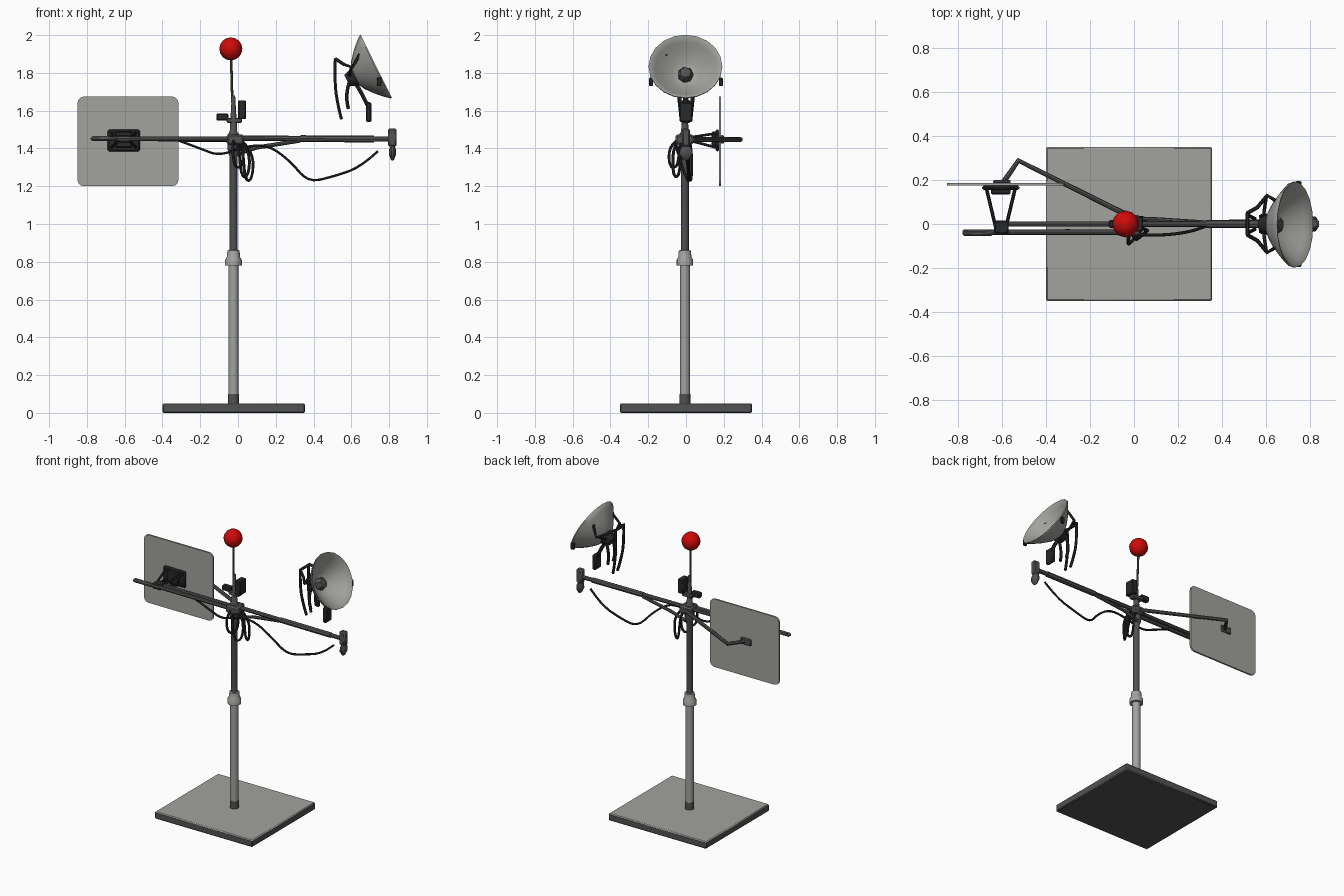
import bpy, bmesh, math
from mathutils import Vector, Matrix

if "Cube" in bpy.data.objects:
    bpy.data.objects.remove(bpy.data.objects["Cube"])


def mat(name, r, g, b):
    m = bpy.data.materials.new(name)
    m.diffuse_color = (r, g, b, 1)
    m.use_nodes = True
    m.node_tree.nodes["Principled BSDF"].inputs["Base Color"].default_value = m.diffuse_color
    return m


LIGHT = mat("light_grey", 0.36, 0.36, 0.34)
DARK = mat("dark_grey", 0.085, 0.085, 0.085)
BLACK = mat("black", 0.02, 0.021, 0.022)
RED = mat("red", 0.62, 0.003, 0.003)


def finish(ob, smooth=True):
    bpy.ops.object.select_all(action='DESELECT')
    ob.select_set(True)
    bpy.context.view_layer.objects.active = ob
    if smooth:
        bpy.ops.object.shade_smooth_by_angle(angle=math.radians(40))
    return ob


def from_bm(name, bm, m, smooth=True):
    bmesh.ops.recalc_face_normals(bm, faces=bm.faces)
    me = bpy.data.meshes.new(name)
    bm.to_mesh(me)
    bm.free()
    me.materials.append(m)
    ob = bpy.data.objects.new(name, me)
    bpy.context.collection.objects.link(ob)
    return finish(ob, smooth)


def box(name, lo, hi, m, corner=0.0, axis=None):
    """Box between two corners; edges along axis rounded by corner."""
    bm = bmesh.new()
    lo, hi = Vector(lo), Vector(hi)
    bmesh.ops.create_cube(bm, size=1, matrix=Matrix.Translation((lo + hi) / 2)
                          @ Matrix.Diagonal((*(hi - lo), 1)))
    if corner:
        es = [e for e in bm.edges if axis is None or
              abs((e.verts[0].co - e.verts[1].co).normalized()[axis]) > 0.9]
        bmesh.ops.bevel(bm, geom=es, offset=corner, segments=3 if axis is not None else 1,
                        profile=0.5, affect='EDGES')
    return from_bm(name, bm, m)


def lathe(name, profile, m, matrix, steps=16):
    """Spin (radius, height) points round local z."""
    bm = bmesh.new()
    vs = [bm.verts.new((r, 0, z)) for r, z in profile]
    es = [bm.edges.new(p) for p in zip(vs, vs[1:])]
    bmesh.ops.spin(bm, geom=vs + es, cent=(0, 0, 0), axis=(0, 0, 1),
                   angle=2 * math.pi, steps=steps, use_duplicate=False)
    bmesh.ops.remove_doubles(bm, verts=bm.verts, dist=1e-4)
    bmesh.ops.transform(bm, matrix=matrix, verts=bm.verts)
    return from_bm(name, bm, m)


def tube(name, pts, r, m, curved=False, res=2):
    """Round bar or cable along points."""
    cu = bpy.data.curves.new(name, 'CURVE')
    cu.dimensions = '3D'
    cu.bevel_depth, cu.bevel_resolution, cu.use_fill_caps = r, res, True
    sp = cu.splines.new('NURBS' if curved else 'POLY')
    sp.points.add(len(pts) - 1)
    for p, q in zip(sp.points, pts):
        p.co = (*q, 1)
    if curved:
        sp.order_u, sp.use_endpoint_u, sp.resolution_u = 3, True, 4
    ob = bpy.data.objects.new(name, cu)
    bpy.context.collection.objects.link(ob)
    finish(ob, False)
    bpy.ops.object.convert(target='MESH')
    ob = bpy.context.object
    ob.data.materials.clear()
    ob.data.materials.append(m)
    return finish(ob)


# Base slab: light top, dark sides and underside
base = box("base", (-0.4, -0.35, 0), (0.355, 0.35, 0.05), LIGHT, 0.006)
base.data.materials.append(DARK)
for f in base.data.polygons:
    f.material_index = 0 if f.normal.z > 0.5 else 1

# Mast
PX, PY = -0.024, -0.006
at = Matrix.Translation((PX, PY, 0))
lathe("mast_foot", [(0, 0.04), (0.029, 0.04), (0.029, 0.1), (0, 0.1)], DARK, at)
lathe("lower_mast", [(0, 0.09), (0.027, 0.09), (0.027, 0.79), (0, 0.79)], LIGHT, at)
lathe("mast_collar", [(0, 0.78), (0.044, 0.78), (0.044, 0.81), (0.035, 0.825), (0.032, 0.86),
                      (0, 0.865)], LIGHT, at)
lathe("upper_mast", [(0, 0.85), (0.021, 0.85), (0.021, 1.36), (0.03, 1.38), (0.032, 1.47),
                     (0.02, 1.49), (0.016, 1.56), (0.009, 1.68), (0, 1.68)], DARK, at)
tube("ball_rod", [(-0.03, -0.004, 1.64), (-0.037, 0, 1.9)], 0.007, DARK)
bm = bmesh.new()
bmesh.ops.create_uvsphere(bm, u_segments=12, v_segments=8, radius=0.061,
                          matrix=Matrix.Translation((-0.038, 0, 1.927)))
from_bm("red_ball", bm, RED)

# Joint fittings
box("joint_box", (0.0, -0.035, 1.555), (0.042, 0.035, 1.655), BLACK, 0.005)
box("joint_bracket", (-0.06, -0.022, 1.535), (0.02, 0.022, 1.56), DARK, 0.005)
box("joint_lever", (-0.115, -0.018, 1.548), (-0.05, 0.018, 1.585), BLACK, 0.006)
box("boom_clamp", (-0.06, -0.055, 1.42), (0.03, 0.04, 1.475), DARK, 0.01)

# Right boom with brace and end fitting
tube("right_boom", [(-0.03, 0, 1.455), (0.8, 0, 1.45)], 0.014, DARK)
tube("boom_sleeve", [(0.33, 0, 1.452), (0.72, 0, 1.45)], 0.018, DARK)
tube("boom_brace", [(-0.01, 0.02, 1.37), (0.1, 0.02, 1.405), (0.33, 0.005, 1.442)], 0.011, DARK)
box("boom_end", (0.793, -0.02, 1.41), (0.84, 0.02, 1.505), DARK, 0.008)
lathe("boom_knob", [(0, 1.335), (0.015, 1.34), (0.036, 1.37), (0.034, 1.395), (0.012, 1.42),
                    (0, 1.42)], DARK,
      Matrix.Translation((0.818, 0, 0)) @ Matrix.Diagonal((0.55, 1, 1, 1)), 10)

# Left arms
tube("left_front_arm", [(-0.01, -0.037, 1.45), (-0.77, -0.037, 1.452)], 0.013, DARK)
box("left_arm_end", (-0.78, -0.054, 1.44), (-0.64, -0.024, 1.464), DARK, 0.008)
tube("left_middle_arm", [(-0.02, 0, 1.452), (-0.61, 0, 1.452)], 0.012, DARK)
tube("left_rear_arm", [(-0.02, 0.035, 1.447), (-0.525, 0.288, 1.447), (-0.6, 0.18, 1.447)],
     0.013, DARK)

# Square panel and its bracket
box("square_panel", (-0.85, 0.174, 1.2), (-0.315, 0.186, 1.675), LIGHT, 0.035, 1)
box("panel_plate", (-0.69, 0.155, 1.385), (-0.52, 0.176, 1.5), BLACK, 0.008)
box("panel_block", (-0.65, 0.135, 1.405), (-0.56, 0.16, 1.49), BLACK, 0.006)
box("panel_pivot", (-0.635, -0.045, 1.432), (-0.57, 0.015, 1.472), BLACK, 0.006)
box("panel_socket", (-0.64, 0.184, 1.425), (-0.56, 0.2, 1.47), DARK, 0.005)
for s in (-1, 1):
    for z in (1.405, 1.48):
        tube("panel_strut", [(-0.605 + s * 0.065, 0.16, z), (-0.605 + s * 0.022, -0.02, 1.452)],
             0.008, BLACK, res=1)

# Dish, tilted up and to the right
D = Vector((0.897, 0, 0.443)).normalized()
M = (Matrix.Translation(Vector((0.73, -0.003, 1.834)) - D * 0.125)
     @ D.to_track_quat('Z', 'Y').to_matrix().to_4x4())
wide = Matrix.Translation((0, -0.003, 0)) @ Matrix.Diagonal((1, 1.05, 1, 1)) \
    @ Matrix.Translation((0, 0.003, 0))
lathe("dish", [(0, 0), (0.05, 0.002), (0.08, 0.018), (0.125, 0.055), (0.165, 0.095),
               (0.186, 0.12), (0.186, 0.127), (0.178, 0.125), (0.155, 0.1), (0.115, 0.06),
               (0.07, 0.026), (0.04, 0.012), (0, 0.012)], LIGHT, wide @ M, 20)
lathe("dish_centre", [(0, 0.008), (0.04, 0.008), (0.042, 0.035), (0.03, 0.055), (0, 0.06)],
      DARK, M, 7)
lathe("dish_mount", [(0, -0.045), (0.035, -0.045), (0.055, 0.005), (0, 0.01)], BLACK, M, 10)

# Dish handles, hanging legs and rim clips
tube("handle_bar", [(0.515, -0.05, 1.87), (0.515, 0.05, 1.87)], 0.009, BLACK, res=1)
for s in (-1, 1):
    tube("dish_handle", [(0.515, s * 0.05, 1.875), (0.56, s * 0.075, 1.845),
                         (0.605, s * 0.13, 1.83), (0.645, s * 0.105, 1.9)], 0.009, BLACK, res=1)
    tube("handle_link", [(0.6, s * 0.12, 1.83), (0.59, s * 0.05, 1.79),
                         (0.61, s * 0.02, 1.78)], 0.008, BLACK, res=1)
    tube("outer_leg", [(0.515, s * 0.045, 1.875), (0.51, s * 0.045, 1.74),
                       (0.535, s * 0.03, 1.6), (0.548, s * 0.025, 1.555)], 0.009, BLACK, True, 1)
    tube("inner_leg", [(0.62, s * 0.03, 1.79), (0.59, s * 0.035, 1.77),
                       (0.57, s * 0.035, 1.66), (0.585, s * 0.03, 1.61)], 0.01, BLACK, True, 1)
    box("rim_clip", (0.735, s * 0.185 - 0.01, 1.73), (0.76, s * 0.185 + 0.01, 1.775), BLACK, 0.004)
tube("clamp_stem", [(0.62, 0, 1.75), (0.655, 0, 1.69), (0.69, 0, 1.62)], 0.012, BLACK, res=1)
box("dish_clamp", (0.677, -0.035, 1.54), (0.706, 0.035, 1.645), BLACK, 0.007)

# Cables
tube("long_cable", [(-0.31, -0.03, 1.44), (-0.2, -0.035, 1.4), (-0.1, -0.04, 1.36),
                    (0.03, -0.05, 1.41), (0.16, -0.05, 1.42), (0.28, -0.03, 1.33),
                    (0.37, 0.01, 1.22), (0.5, 0.015, 1.25), (0.65, 0.01, 1.3),
                    (0.74, 0, 1.385)], 0.007, BLACK, True, 1)
for x, y, z in ((0.0, -0.09, 1.3), (0.035, -0.07, 1.25), (0.055, 0.03, 1.23)):
    tube("cable_loop", [(-0.02, y * 0.4, 1.45), (x - 0.03, y, 1.42), (x - 0.02, y, z),
                        (x + 0.02, y * 0.5, z), (x + 0.03, y * 0.4, 1.38),
                        (0.02, y * 0.2, 1.44)], 0.008, BLACK, True, 1)
